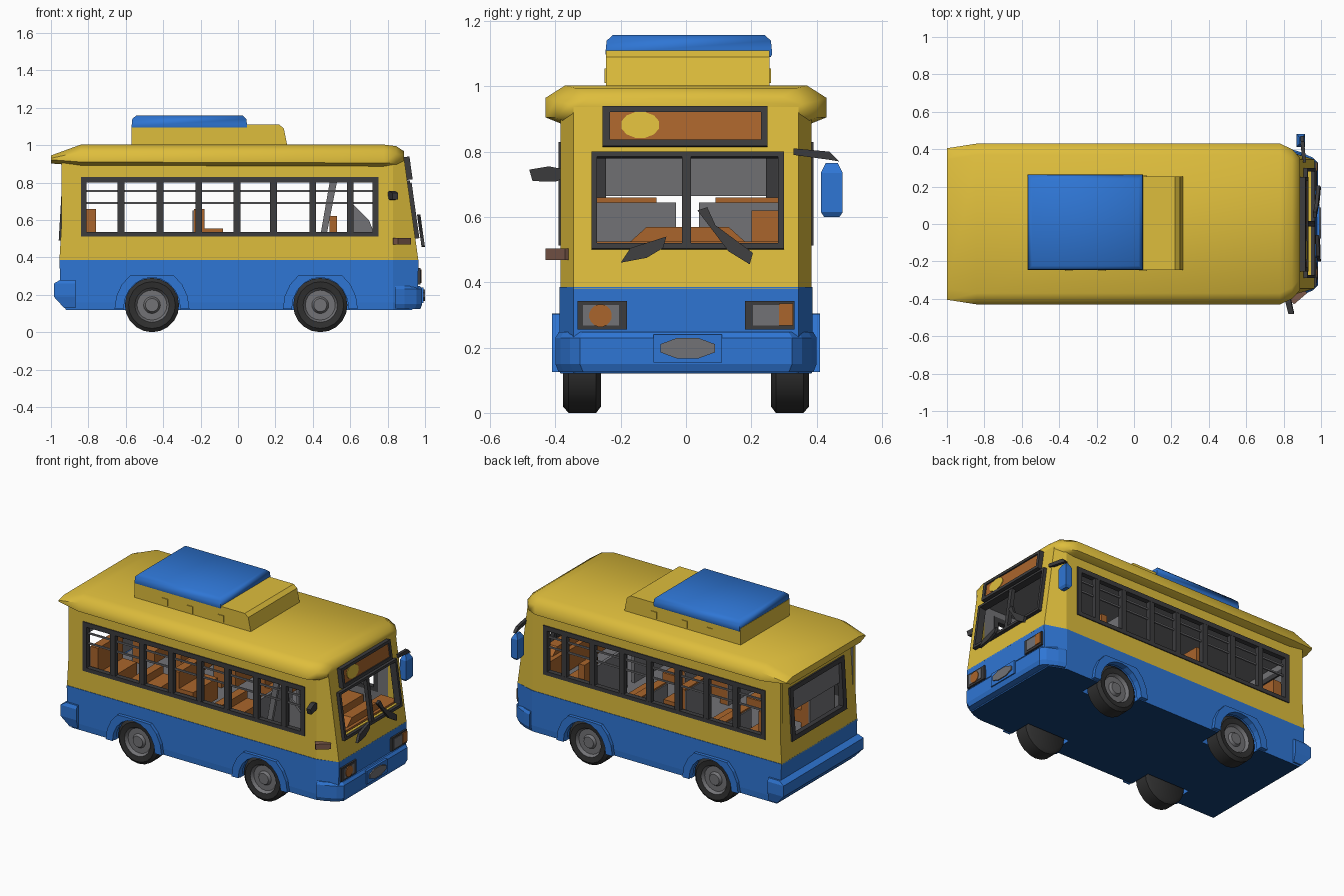
import bpy, bmesh, math
from mathutils import Vector as V

if "Cube" in bpy.data.objects:
    bpy.data.objects.remove(bpy.data.objects["Cube"])

def mat(name, r, g, b):
    m = bpy.data.materials.new(name)
    m.diffuse_color = (r, g, b, 1)
    m.use_nodes = True
    m.node_tree.nodes["Principled BSDF"].inputs["Base Color"].default_value = m.diffuse_color
    return m

YELLOW = mat("yellow paint", 0.73, 0.51, 0.045)
BLUE = mat("blue paint", 0.028, 0.18, 0.66)
NAVY = mat("dark blue underside", 0.006, 0.05, 0.18)
DARK = mat("dark trim", 0.045, 0.045, 0.048)
TYRE = mat("tyre rubber", 0.03, 0.03, 0.03)
GREY = mat("interior grey", 0.17, 0.17, 0.18)
ORANGE = mat("orange", 0.40, 0.13, 0.025)
BROWN = mat("brown lamp", 0.20, 0.10, 0.07)

def finish(name, bm, mats, recalc=True, smooth=None):
    if recalc:
        bmesh.ops.recalc_face_normals(bm, faces=bm.faces[:])
    me = bpy.data.meshes.new(name)
    bm.to_mesh(me)
    bm.free()
    for m in mats:
        me.materials.append(m)
    ob = bpy.data.objects.new(name, me)
    bpy.context.collection.objects.link(ob)
    if smooth:
        activate(ob)
        bpy.ops.object.shade_smooth_by_angle(angle=math.radians(smooth))
    return ob

def activate(ob):
    bpy.ops.object.select_all(action='DESELECT')
    ob.select_set(True)
    bpy.context.view_layer.objects.active = ob

def loft(name, rings, m, smooth=None):
    bm = bmesh.new()
    vs = [[bm.verts.new(p) for p in r] for r in rings]
    n = len(rings[0])
    for a, b in zip(vs, vs[1:]):
        for i in range(n):
            j = (i + 1) % n
            bm.faces.new((a[i], a[j], b[j], b[i]))
    bm.faces.new(vs[0][::-1])
    bm.faces.new(vs[-1])
    return finish(name, bm, [m], True, smooth)

def prism(name, pts, vec, m):
    return loft(name, [[V(p) for p in pts], [V(p) + V(vec) for p in pts]], m)

def box(name, x0, x1, y0, y1, z0, z1, m):
    return prism(name, [(x0, y0, z0), (x1, y0, z0), (x1, y1, z0), (x0, y1, z0)], (0, 0, z1 - z0), m)

def wall(name, outer, hole, mats, thick):
    """Panel with a window opening; inner skin takes the second material."""
    bm = bmesh.new()
    o = [bm.verts.new(p) for p in outer]
    h = [bm.verts.new(p) for p in hole]
    for i in range(4):
        j = (i + 1) % 4
        bm.faces.new((o[i], o[j], h[j], h[i]))
    ob = finish(name, bm, mats, False)
    s = ob.modifiers.new("thickness", 'SOLIDIFY')
    s.thickness, s.offset, s.material_offset = thick, -1, len(mats) - 1
    activate(ob)
    bpy.ops.object.modifier_apply(modifier=s.name)

def rect(f, a0, a1, z0, z1):
    return [f(a0, z0), f(a1, z0), f(a1, z1), f(a0, z1)]

def front(out):
    return lambda y, z: V((0.965 - 0.14 * (z - 0.38) + out, y, z))

def rear(out):
    return lambda y, z: V((-0.955 + 0.058 * (z - 0.38) - out, y, z))

def disc(f, y, z, r, n=16, k=1.0):
    return [f(y + r * math.cos((t + 0.5) * math.tau / n), z + k * r * math.sin((t + 0.5) * math.tau / n)) for t in range(n)]

# Blue lower body with wheel wells and dark underside
def plan(xr, xf, w, z):
    return [(xr, -w, z), (0.83, -w, z), (xf, -0.345, z), (xf, 0.345, z), (0.83, w, z), (xr, w, z)]
lower = loft("lower_body", [plan(-0.92, 0.93, 0.385, 0.12), plan(-0.945, 0.96, 0.388, 0.16),
                            plan(-0.955, 0.965, 0.388, 0.385)], BLUE)
AXLES = (-0.46, 0.44)
for cx in AXLES:
    for s in (-1, 1):
        cut = prism("well_cutter", [(cx + 0.157 * math.cos(i * math.tau / 20), s * 0.24, 0.145 + 0.157 * math.sin(i * math.tau / 20))
                                    for i in range(20)], (0, s * 0.3, 0), BLUE)
        cut.hide_render = True
        b = lower.modifiers.new("well", 'BOOLEAN')
        b.operation, b.solver, b.object = 'DIFFERENCE', 'EXACT', cut
        activate(lower)
        bpy.ops.object.modifier_apply(modifier=b.name)
        bpy.data.objects.remove(cut)
lower.data.materials.append(NAVY)
for p in lower.data.polygons:
    if p.normal.z < -0.9 and p.center.z < 0.13:
        p.material_index = len(lower.data.materials) - 1

# Wheels and flared arches
PROF = [(0.0, .368), (0.035, .368), (0.045, .352), (0.08, .352), (0.092, .372), (0.125, .377),
        (0.145, .36), (0.145, .275), (0.125, .26), (0.0, .26)]
for cx in AXLES:
    for s in (-1, 1):
        bm = bmesh.new()
        n = 20
        rings = [[bm.verts.new((cx + r * math.cos(i * math.tau / n), s * y, 0.145 + r * math.sin(i * math.tau / n)))
                  for i in range(n)] for r, y in PROF[1:-1]]
        for k, (a, b) in enumerate(zip(rings, rings[1:])):
            for i in range(n):
                j = (i + 1) % n
                bm.faces.new((a[i], a[j], b[j], b[i])).material_index = 1 if k < 3 else 0
        bm.faces.new(rings[0]).material_index = 1
        bm.faces.new(rings[-1])
        finish("wheel", bm, [TYRE, GREY], True, 40)
        ang = [math.pi * i / 10 for i in range(11)]
        arch = [(cx + 0.2 * math.cos(a), s * 0.37, min(0.305, 0.125 + 0.22 * math.sin(a))) for a in ang]
        arch += [(cx + 0.152 * math.cos(a), s * 0.37, 0.125 + 0.168 * math.sin(a)) for a in ang[::-1]]
        prism("wheel_arch", arch, (0, s * 0.04, 0), BLUE)

# Bumpers, plate and headlights
def bumper_ring(x, d, z):
    half = [(0.84, 0.40 - d), (0.89, 0.385 - d), (x - 0.03, 0.355 - d), (x, 0.325 - d)]
    return [(a, -b, z) for a, b in half] + [(a, b, z) for a, b in half[::-1]]
loft("front_bumper", [bumper_ring(0.975, 0.01, 0.125), bumper_ring(0.985, 0, 0.15),
                      bumper_ring(0.985, 0, 0.23), bumper_ring(0.972, 0.01, 0.247)], BLUE)
loft("rear_bumper", [[(-0.87, -w, z), (x, -w, z), (x, w, z), (-0.87, w, z)]
                     for x, w, z in ((-0.93, .395, .13), (-0.985, .41, .19), (-0.985, .41, .26), (-0.95, .40, .28))], BLUE)
flat = lambda x: (lambda y, z: V((x, y, z)))
prism("plate_holder", rect(flat(0.97), -0.10, 0.11, 0.155, 0.24), (0.023, 0, 0), BLUE)
prism("plate_grille", disc(flat(0.991), 0.005, 0.198, 0.09, 8, 0.37), (0.009, 0, 0), GREY)
for s in (-1, 1):
    prism("headlight_frame", rect(flat(0.945), s * 0.18, s * 0.333, 0.255, 0.342), (0.03, 0, 0), DARK)
    prism("headlight_glass", rect(flat(0.973), s * 0.205, s * 0.315, 0.268, 0.33), (0.005, 0, 0), GREY)
prism("headlight_lamp", disc(flat(0.976), -0.262, 0.298, 0.035), (0.006, 0, 0), ORANGE)
prism("headlight_lamp", rect(flat(0.976), 0.285, 0.328, 0.268, 0.335), (0.006, 0, 0), ORANGE)

# Yellow cabin walls with open windows
BARS = (-0.625, -0.417, -0.21, -0.005, 0.19, 0.40, 0.60)
for s in (-1, 1):
    def side(out, x0, x1, z0, z1):
        f = lambda x, z: V((x, s * (0.385 + out), z))
        return rect(f, x0, x1, z0, z1) if s < 0 else rect(f, x1, x0, z0, z1)
    wall("side_wall", side(0, -0.945, 0.83, 0.38, 0.92), side(0, -0.82, 0.73, 0.525, 0.815), [YELLOW, GREY], 0.025)
    wall("side_window_frame", side(0.006, -0.84, 0.75, 0.512, 0.83), side(0.006, -0.81, 0.72, 0.537, 0.80), [DARK], 0.033)
    for x in BARS:
        box("window_bar", x - 0.018, x + 0.018, s * 0.36, s * 0.39, 0.53, 0.81, DARK)
    for z in (0.69, 0.755):
        box("window_rail", -0.82, 0.73, s * 0.365, s * 0.375, z - 0.005, z + 0.005, GREY)
    prism("corner_panel", [(0.83, s * .385, .38), (0.965, s * .345, .38), (0.889, s * .345, .92), (0.83, s * .385, .92)],
          (-0.015, -s * 0.02, 0), YELLOW)
wall("front_wall", rect(front(0), -0.345, 0.345, 0.38, 0.95), rect(front(0), -0.275, 0.285, 0.52, 0.785), [YELLOW, GREY], 0.02)
wall("windscreen_frame", rect(front(0.022), -0.29, 0.30, 0.503, 0.80), rect(front(0.022), -0.272, 0.282, 0.52, 0.785), [DARK], 0.045)
prism("windscreen_post", rect(front(-0.005), -0.013, 0.015, 0.515, 0.79), (0.025, 0, 0), DARK)
wall("rear_wall", rect(rear(0), 0.385, -0.385, 0.38, 0.92), rect(rear(0), 0.255, -0.255, 0.51, 0.81), [YELLOW, GREY], 0.02)
wall("rear_window_frame", rect(rear(0.01), 0.28, -0.28, 0.49, 0.83), rect(rear(0.01), 0.245, -0.245, 0.52, 0.80), [DARK], 0.035)
prism("rear_window_pane", rect(rear(-0.01), 0.26, -0.26, 0.665, 0.82), (0.005, 0, 0), GREY)

# Destination sign
wall("sign_frame", rect(front(0.03), -0.255, 0.25, 0.818, 0.94), rect(front(0.03), -0.232, 0.23, 0.838, 0.922), [DARK], 0.04)
prism("sign_panel", rect(front(0.0), -0.24, 0.24, 0.83, 0.93), (0.022, 0, 0), ORANGE)
prism("sign_disc", disc(front(0.021), -0.14, 0.882, 0.06, 12, 0.68), (0.005, 0, 0), YELLOW)

# Roof with overhanging eaves
def roof_ring(x, w, z0, z1, z2):
    return [(x, -w + 0.05, z0 - 0.01), (x, -w, z0 + 0.01), (x, -w, z1), (x, -w + 0.06, z2), (x, w - 0.06, z2),
            (x, w, z1), (x, w, z0 + 0.01), (x, w - 0.05, z0 - 0.01)]
loft("roof", [roof_ring(-1.0, 0.405, 0.912, 0.93, 0.945), roof_ring(-0.84, 0.43, 0.90, 0.965, 1.003),
              roof_ring(0.78, 0.43, 0.895, 0.965, 1.003), roof_ring(0.845, 0.40, 0.895, 0.955, 0.995),
              roof_ring(0.887, 0.355, 0.91, 0.945, 0.968)], YELLOW, 60)
box("ceiling", -0.91, 0.86, -0.365, 0.365, 0.868, 0.876, GREY)

# Rooftop unit
loft("roof_unit_base", [[(-0.57, -0.245, z), (x, -0.245, z), (x, 0.255, z), (-0.57, 0.255, z)]
                        for x, z in ((0.265, 0.99), (0.245, 1.09), (0.22, 1.11))], YELLOW)
loft("roof_unit_cover", [[(-0.565 + d, -0.243 + d, z), (0.045 - d, -0.243 + d, z), (0.045 - d, 0.26 - d, z), (-0.565 + d, 0.26 - d, z)]
                         for d, z in ((0.0, 1.09), (-0.004, 1.10), (0.0, 1.14), (0.02, 1.158))], BLUE, 60)
for x in (-0.35, -0.17, 0.05):
    for y in (-0.25, 0.25):
        box("roof_unit_clip", x - 0.02, x + 0.02, y, y + 0.01, 1.01, 1.055, YELLOW)

# Mirrors, side lamp and wipers
prism("mirror_arm", [(0.90, 0.33, 0.79), (0.90, 0.33, 0.81), (0.89, 0.44, 0.80), (0.89, 0.47, 0.77), (0.89, 0.44, 0.775)],
      (0.02, 0, 0), DARK)
loft("large_mirror", [[(0.87 + d, 0.413 + d, z), (0.915 - d, 0.413 + d, z), (0.915 - d, 0.48 - d, z), (0.87 + d, 0.48 - d, z)]
                      for d, z in ((0.01, 0.60), (0.0, 0.615), (0.0, 0.735), (0.015, 0.765))], BLUE)
prism("small_mirror", [(0.80, -0.37, 0.72), (0.80, -0.37, 0.745), (0.81, -0.42, 0.755), (0.825, -0.48, 0.745), (0.825, -0.47, 0.71), (0.81, -0.40, 0.708)],
      (0.03, 0, 0), DARK)
prism("side_lamp", [(0.83, -0.40, 0.468), (0.90, -0.335, 0.468), (0.925, -0.37, 0.468), (0.855, -0.43, 0.468)], (0, 0, 0.035), BROWN)
W = front(0.027)
prism("wiper", [W(-0.20, 0.46), W(-0.17, 0.505), W(-0.06, 0.54), W(-0.07, 0.505), W(-0.12, 0.475)], (0.018, 0, 0), DARK)
prism("wiper", [W(0.035, 0.62), W(0.065, 0.63), W(0.09, 0.575), W(0.205, 0.49), W(0.195, 0.455), W(0.13, 0.495)], (0.018, 0, 0), DARK)

# Interior floor, seats with grey backs, partitions, dashboard
box("floor", -0.92, 0.90, -0.36, 0.36, 0.38, 0.392, GREY)
for x, top, sit in ((-0.79, 0.66, 0.50), (-0.50, 0.53, 0.48), (-0.21, 0.66, 0.555), (0.10, 0.53, 0.48)):
    for s in (-1, 1):
        y0, y1 = sorted((s * 0.09, s * 0.345))
        box("seat_back", x - 0.025, x + 0.03, y0, y1, 0.392, top, ORANGE)
        box("seat_back_shell", x - 0.033, x - 0.025, y0, y1, 0.392, top - 0.01, GREY)
        box("seat_cushion", x + 0.03, x + 0.13, y0, y1, 0.42, sit, ORANGE)
box("partition", 0.39, 0.41, -0.35, -0.03, 0.392, 0.645, GREY)
box("partition", 0.39, 0.41, 0.04, 0.35, 0.392, 0.645, GREY)
box("driver_seat_back", 0.49, 0.53, 0.20, 0.34, 0.392, 0.62, ORANGE)
box("driver_seat_cushion", 0.53, 0.66, 0.12, 0.34, 0.42, 0.48, ORANGE)
box("dashboard", 0.80, 0.92, -0.32, 0.32, 0.39, 0.525, ORANGE)
prism("dashboard_top", [(0.83, -0.17, 0.525), (0.83, 0.18, 0.525), (0.83, 0.13, 0.57), (0.83, -0.12, 0.57)], (0.07, 0, 0), ORANGE)
prism("door_post", [(0.42, -0.33, 0.40), (0.45, -0.33, 0.40), (0.54, -0.33, 0.86), (0.50, -0.33, 0.86)], (0, 0.02, 0), GREY)
prism("door_panel", [(0.60, -0.33, 0.40), (0.78, -0.33, 0.40), (0.70, -0.33, 0.60), (0.60, -0.33, 0.70)], (0, 0.015, 0), GREY)
